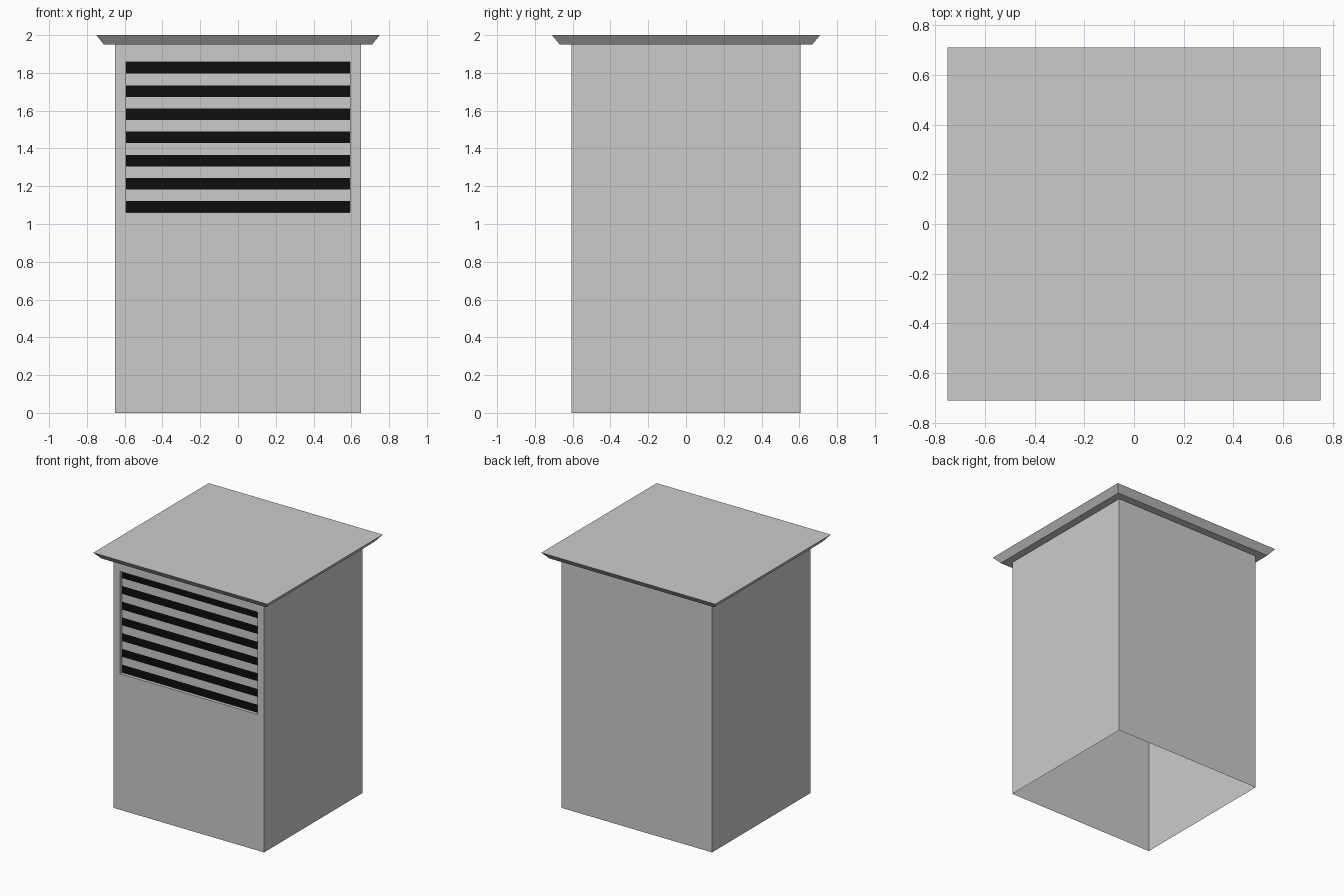
import bpy, bmesh

if "Cube" in bpy.data.objects:
    bpy.data.objects.remove(bpy.data.objects["Cube"])

BX, BY, BZ = 0.65, 0.607, 1.95        # body half sizes and height
VX, V0, V1, DEPTH = 0.593, 1.06, 1.857, 0.025   # vent opening


def rect(bm, x, y, z):
    """Horizontal rectangular loop, starting front left."""
    return [bm.verts.new(p) for p in ((-x, -y, z), (x, -y, z), (x, y, z), (-x, y, z))]


def upright(bm, x, y, z0, z1):
    """Vertical rectangular loop facing the front."""
    return [bm.verts.new(p) for p in ((-x, y, z0), (x, y, z0), (x, y, z1), (-x, y, z1))]


def bridge(bm, a, b, skip=()):
    for i in range(4):
        if i not in skip:
            j = (i + 1) % 4
            bm.faces.new((a[i], a[j], b[j], b[i]))


def finish(bm, name):
    mesh = bpy.data.meshes.new(name)
    bm.to_mesh(mesh)
    bm.free()
    obj = bpy.data.objects.new(name, mesh)
    bpy.context.collection.objects.link(obj)
    return obj


# Housing: open-bottomed walls with a recessed vent opening, flared roof cap
bm = bmesh.new()
base = rect(bm, BX, BY, 0)
eave = rect(bm, BX, BY, BZ)
bridge(bm, base, eave, skip=(0,))
front = [base[0], base[1], eave[1], eave[0]]
opening = upright(bm, VX, -BY, V0, V1)
recess = upright(bm, VX, -BY + DEPTH, V0, V1)
bridge(bm, front, opening)
bridge(bm, opening, recess)
cap_low = rect(bm, 0.71, 0.668, BZ)
cap_top = rect(bm, 0.75, 0.71, 2.0)
bridge(bm, eave, cap_low)
bridge(bm, cap_low, cap_top)
bm.faces.new(cap_top)
finish(bm, "housing")

# Vent panel: alternating black and grey strips
black = bpy.data.materials.new("black")
black.diffuse_color = (0.004, 0.004, 0.004, 1)
black.use_nodes = True
black.node_tree.nodes["Principled BSDF"].inputs["Base Color"].default_value = black.diffuse_color
STRIPS = 13
h = (V1 - V0) / STRIPS
for name, start in (("vent_slots", 0), ("vent_slats", 1)):
    bm = bmesh.new()
    for i in range(start, STRIPS, 2):
        bm.faces.new(upright(bm, VX, -BY + DEPTH, V0 + i * h, V0 + (i + 1) * h))
    obj = finish(bm, name)
    if start == 0:
        obj.data.materials.append(black)
